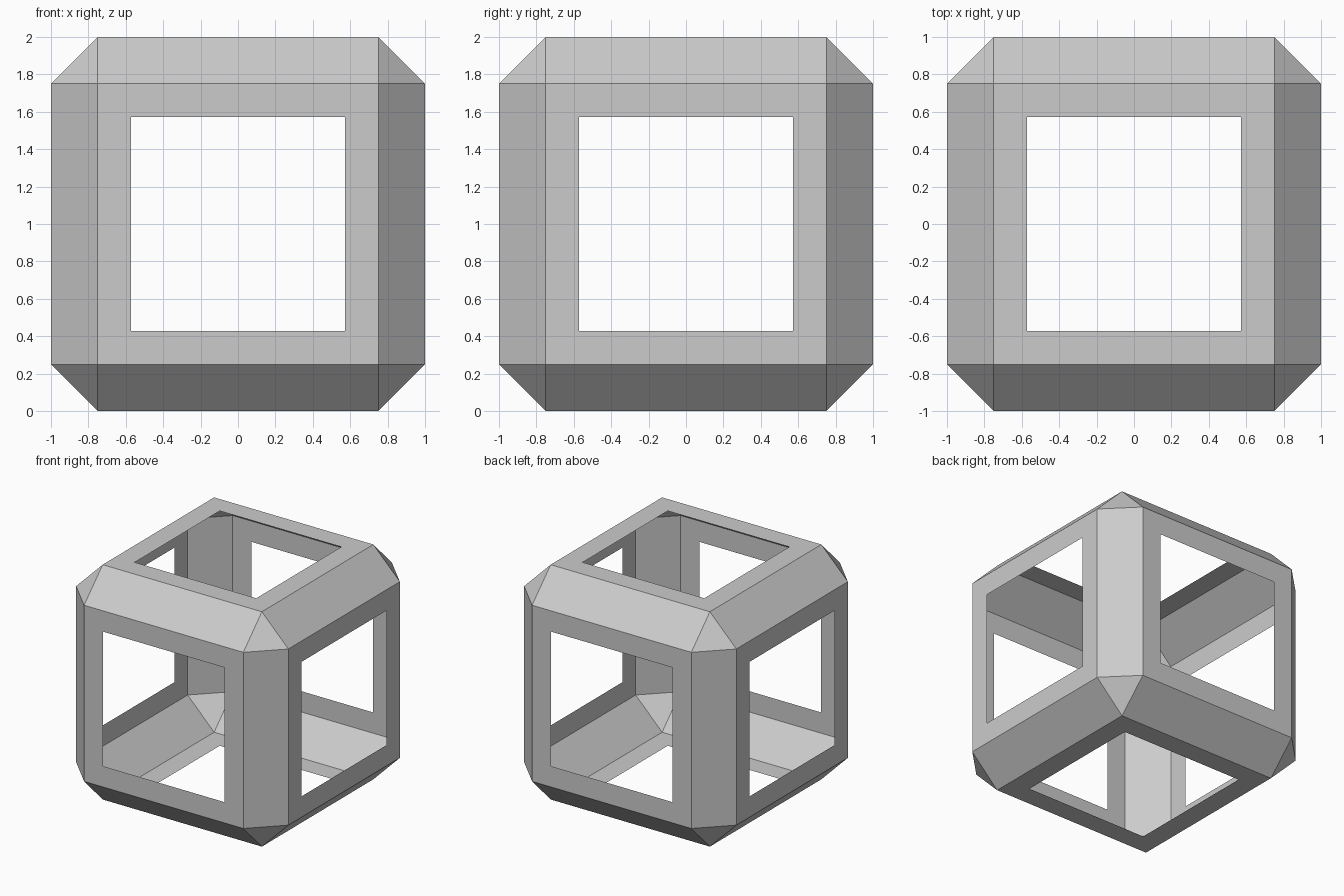
import bpy, bmesh
from mathutils import Matrix

if "Cube" in bpy.data.objects:
    bpy.data.objects.remove(bpy.data.objects["Cube"])

bm = bmesh.new()
# Cube standing on the ground
bmesh.ops.create_cube(bm, size=2.0, matrix=Matrix.Translation((0, 0, 1)))

# Chamfer every edge, leaving a triangle at each corner
bmesh.ops.bevel(bm, geom=bm.edges[:], offset=0.25, offset_type='OFFSET',
                segments=1, profile=0.5, affect='EDGES')
bm.normal_update()

# Cut a square window in each of the six flat sides (single-skin shell)
sides = [f for f in bm.faces if max(abs(c) for c in f.normal) > 0.99]
bmesh.ops.inset_individual(bm, faces=sides, thickness=0.177, depth=0.0,
                           use_even_offset=True)
bmesh.ops.delete(bm, geom=sides, context='FACES')

mesh = bpy.data.meshes.new("chamfered_cube_frame")
bm.to_mesh(mesh)
bm.free()
frame = bpy.data.objects.new("chamfered_cube_frame", mesh)
bpy.context.collection.objects.link(frame)
